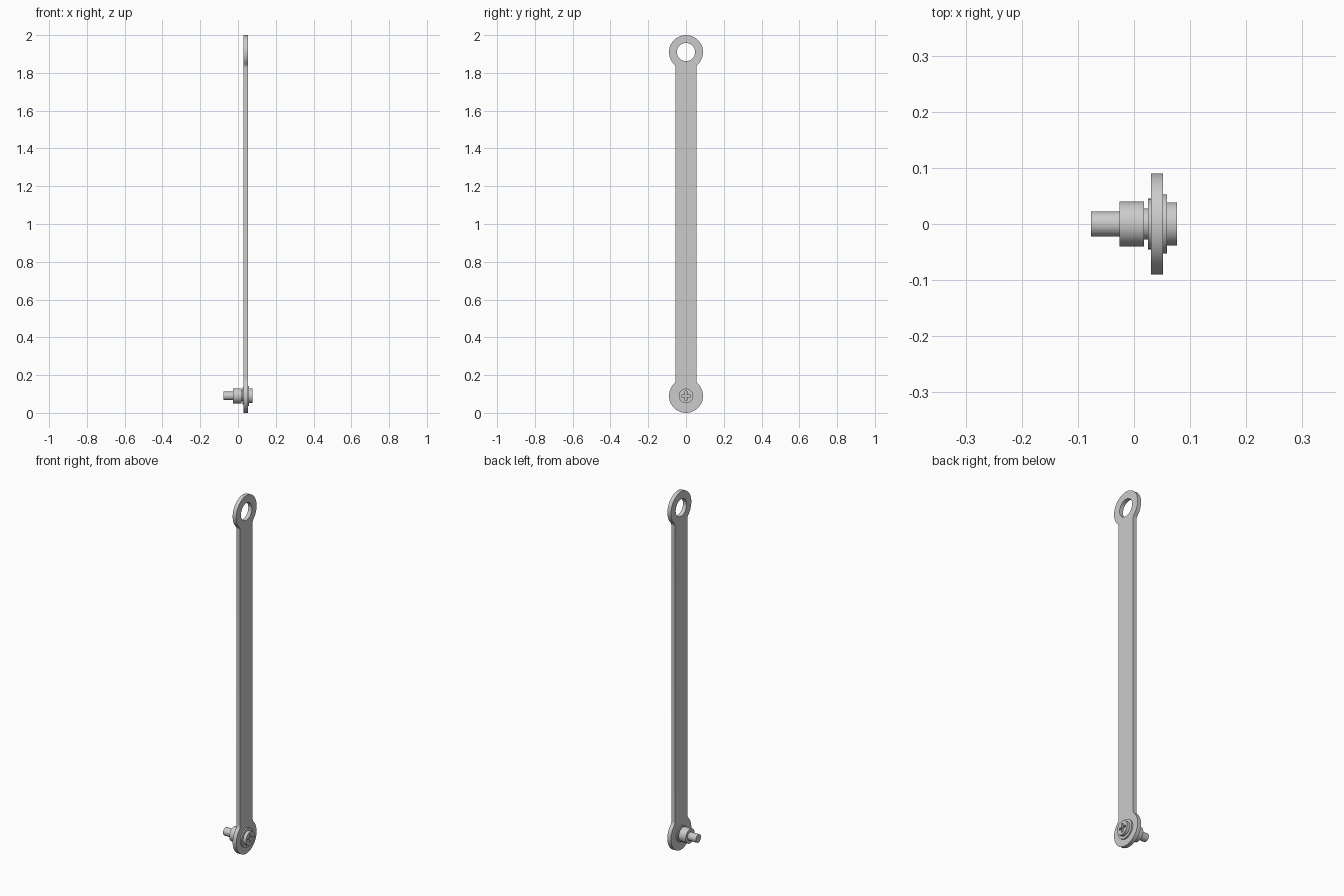
import bpy, bmesh
from math import sin, cos, pi, sqrt, atan2, radians

if "Cube" in bpy.data.objects:
    bpy.data.objects.remove(bpy.data.objects["Cube"])

R, HALF, FILLET = 0.09, 0.055, 0.03      # eye radius, bar half width, neck fillet
LOW, HIGH = 0.09, 1.91                   # eye centre heights


def arc(cx, cz, r, a0, a1, n):
    return [(cx + r * cos(a0 + (a1 - a0) * i / n), cz + r * sin(a0 + (a1 - a0) * i / n))
            for i in range(n + 1)]


def activate(ob):
    bpy.ops.object.select_all(action='DESELECT')
    ob.select_set(True)
    bpy.context.view_layer.objects.active = ob


def smooth(ob):
    activate(ob)
    bpy.ops.object.shade_smooth_by_angle(angle=radians(30))


def plate(name, loops, x0, x1):
    """Extrude closed (y, z) loops between x0 and x1; inner loops become holes."""
    cu = bpy.data.curves.new(name, 'CURVE')
    cu.dimensions, cu.fill_mode, cu.extrude = '2D', 'BOTH', (x1 - x0) / 2
    for pts in loops:
        sp = cu.splines.new('POLY')
        sp.points.add(len(pts) - 1)
        for p, (y, z) in zip(sp.points, pts):
            p.co = (y, z, 0, 1)
        sp.use_cyclic_u = True
    ob = bpy.data.objects.new(name, cu)
    bpy.context.collection.objects.link(ob)
    ob.rotation_euler = (pi / 2, 0, pi / 2)
    ob.location.x = (x0 + x1) / 2
    activate(ob)
    bpy.ops.object.convert(target='MESH')
    ob = bpy.context.object
    bpy.ops.object.transform_apply()
    bm = bmesh.new()
    bm.from_mesh(ob.data)
    bmesh.ops.remove_doubles(bm, verts=bm.verts, dist=1e-5)
    bmesh.ops.recalc_face_normals(bm, faces=bm.faces)
    bm.to_mesh(ob.data)
    bm.free()
    return ob


def lathe(name, profile, n=48):
    """Turn an (x, radius) profile round the bolt axis and cap the ends."""
    bm = bmesh.new()
    rings = [[bm.verts.new((x, r * cos(2 * pi * i / n), LOW + r * sin(2 * pi * i / n)))
              for i in range(n)] for x, r in profile]
    for a, b in zip(rings, rings[1:]):
        for i in range(n):
            bm.faces.new((a[i], a[(i + 1) % n], b[(i + 1) % n], b[i]))
    bm.faces.new(rings[0])
    bm.faces.new(rings[-1])
    bmesh.ops.recalc_face_normals(bm, faces=bm.faces)
    me = bpy.data.meshes.new(name)
    bm.to_mesh(me)
    bm.free()
    ob = bpy.data.objects.new(name, me)
    bpy.context.collection.objects.link(ob)
    smooth(ob)
    return ob


# link arm: straight bar with a filleted round eye at each end
fy = HALF + FILLET
fz = sqrt((R + FILLET) ** 2 - fy ** 2)
t = atan2(fz, fy)
right = arc(0, LOW, R, -pi / 2, t, 24) + arc(fy, LOW + fz, FILLET, pi + t, pi, 6)[1:]
right += [(y, LOW + HIGH - z) for y, z in reversed(right)]
outline = right + [(-y, z) for y, z in reversed(right[1:-1])]
circle = lambda z, r: arc(0, z, r, 0, 2 * pi, 48)[:-1]
smooth(plate("link_arm", [outline, circle(HIGH, 0.048), circle(LOW, 0.0285)], 0.030, 0.052))

# washers either side of the arm, and the collar on the pin
lathe("front_washer", [(0.052, 0.053), (0.059, 0.053)])
lathe("back_washer", [(0.025, 0.045), (0.030, 0.045)])
lathe("collar", [(-0.026, 0.040), (0.018, 0.040)])

# bolt: pin, shank and round head
bolt = lathe("bolt", [(-0.0765, 0.0225), (-0.02, 0.0225), (-0.02, 0.028),
                      (0.056, 0.028), (0.056, 0.0385), (0.0765, 0.0385)])

# cross recess in the head
a, b = 0.025, 0.0055
cross = [(b, a), (b, b), (a, b), (a, -b), (b, -b), (b, -a),
         (-b, -a), (-b, -b), (-a, -b), (-a, b), (-b, b), (-b, a)]
cutter = plate("recess_cutter", [[(y, LOW + z) for y, z in cross]], 0.064, 0.09)
cutter.hide_render = True
mod = bolt.modifiers.new("recess", 'BOOLEAN')
mod.operation, mod.object, mod.solver = 'DIFFERENCE', cutter, 'EXACT'
activate(bolt)
bpy.ops.object.modifier_apply(modifier=mod.name)
bpy.data.objects.remove(cutter)
smooth(bolt)
